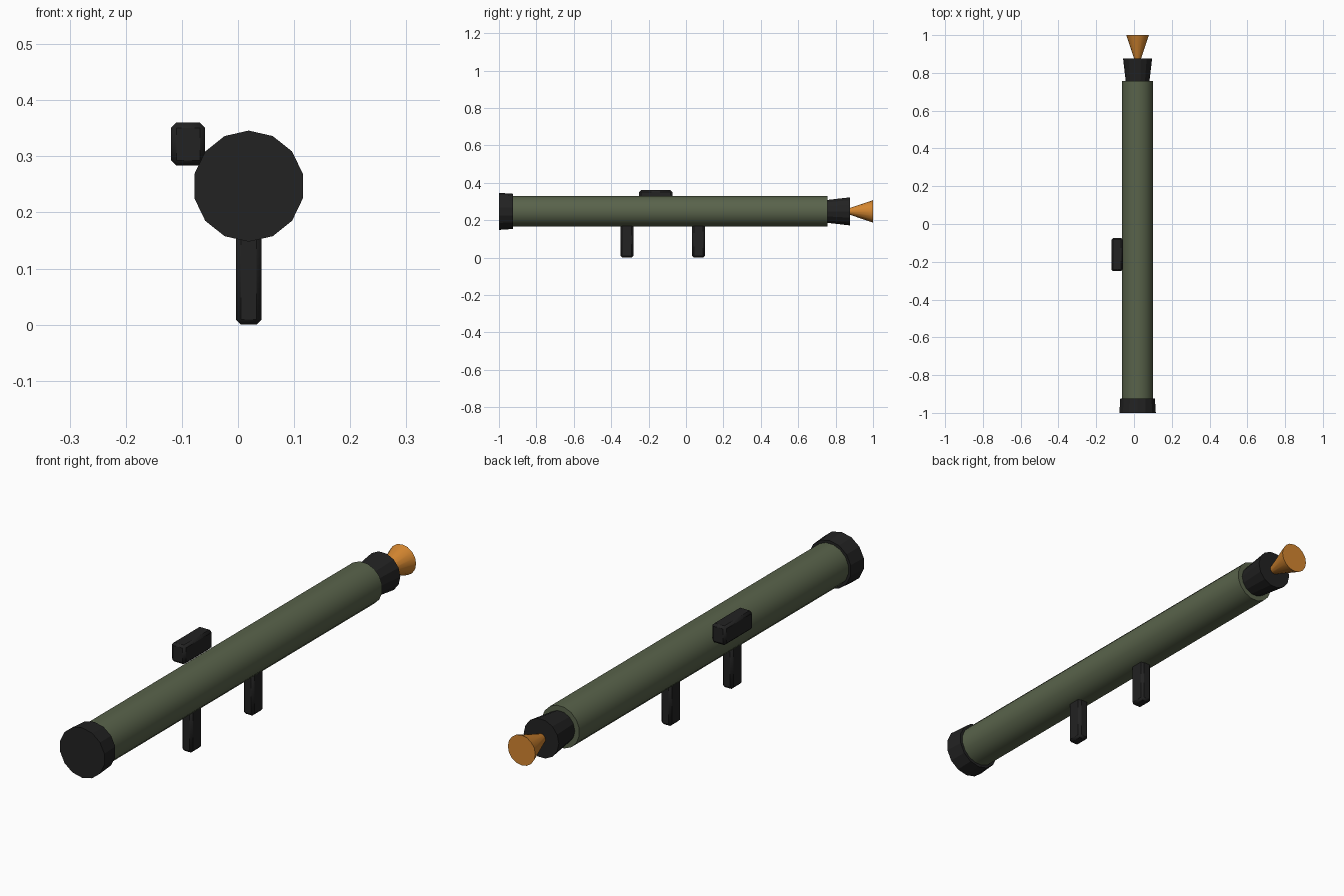
import bpy
import math
from mathutils import Matrix

cube = bpy.data.objects.get("Cube")
if cube:
    bpy.data.objects.remove(cube, do_unlink=True)

AXIS_X, AXIS_Z = 0.019, 0.247


def material(name, rgb):
    mat = bpy.data.materials.new(name)
    mat.use_nodes = True
    mat.diffuse_color = (*rgb, 1)
    mat.node_tree.nodes["Principled BSDF"].inputs["Base Color"].default_value = (*rgb, 1)
    return mat


olive = material("olive green", (0.10, 0.125, 0.07))
black = material("matte black", (0.016, 0.016, 0.016))
orange = material("burnt orange", (0.66, 0.24, 0.03))


def finish(name, mat, angle):
    obj = bpy.context.object
    obj.name = name
    obj.data.name = name
    obj.data.materials.append(mat)
    bpy.ops.object.shade_smooth_by_angle(angle=math.radians(angle))
    return obj


def barrel_part(name, mat, y0, y1, r0, r1, sides, angle, turn=0):
    """Tapered cylinder along y on the barrel axis, r0 at y0 and r1 at y1."""
    bpy.ops.mesh.primitive_cone_add(vertices=sides, radius1=r0, radius2=r1, depth=y1 - y0)
    mesh = bpy.context.object.data
    mesh.transform(Matrix.Translation((AXIS_X, (y0 + y1) / 2, AXIS_Z))
                   @ Matrix.Rotation(math.radians(-90), 4, "X")
                   @ Matrix.Rotation(turn, 4, "Z"))
    return finish(name, mat, angle)


def block(name, low, high, bevel):
    """Bevelled black box between two corners."""
    bpy.ops.mesh.primitive_cube_add(size=1)
    size = [b - a for a, b in zip(low, high)]
    middle = [(a + b) / 2 for a, b in zip(low, high)]
    obj = bpy.context.object
    obj.data.transform(Matrix.Translation(middle) @ Matrix.Diagonal((*size, 1)))
    mod = obj.modifiers.new("chamfer", "BEVEL")
    mod.width = bevel
    mod.segments = 1
    return finish(name, black, 20)


# Barrel with its muzzle cap, rear nozzle and flared exhaust
barrel_part("barrel", olive, -0.93, 0.757, 0.083, 0.083, 16, 40, math.pi / 16)
barrel_part("muzzle_cap", black, -1.0, -0.925, 0.099, 0.094, 14, 20)
barrel_part("rear_nozzle", black, 0.75, 0.877, 0.062, 0.077, 14, 20, math.pi / 14)
barrel_part("exhaust_cone", orange, 0.87, 1.0, 0.016, 0.06, 16, 40)

# Two matching grips below the barrel
for name, y in (("front_grip", -0.316), ("rear_grip", 0.067)):
    block(name, (-0.004, y - 0.034, 0), (0.042, y + 0.034, 0.19), 0.009)

# Sight box on the right side
block("sight", (-0.119, -0.25, 0.284), (-0.059, -0.073, 0.36), 0.009)
